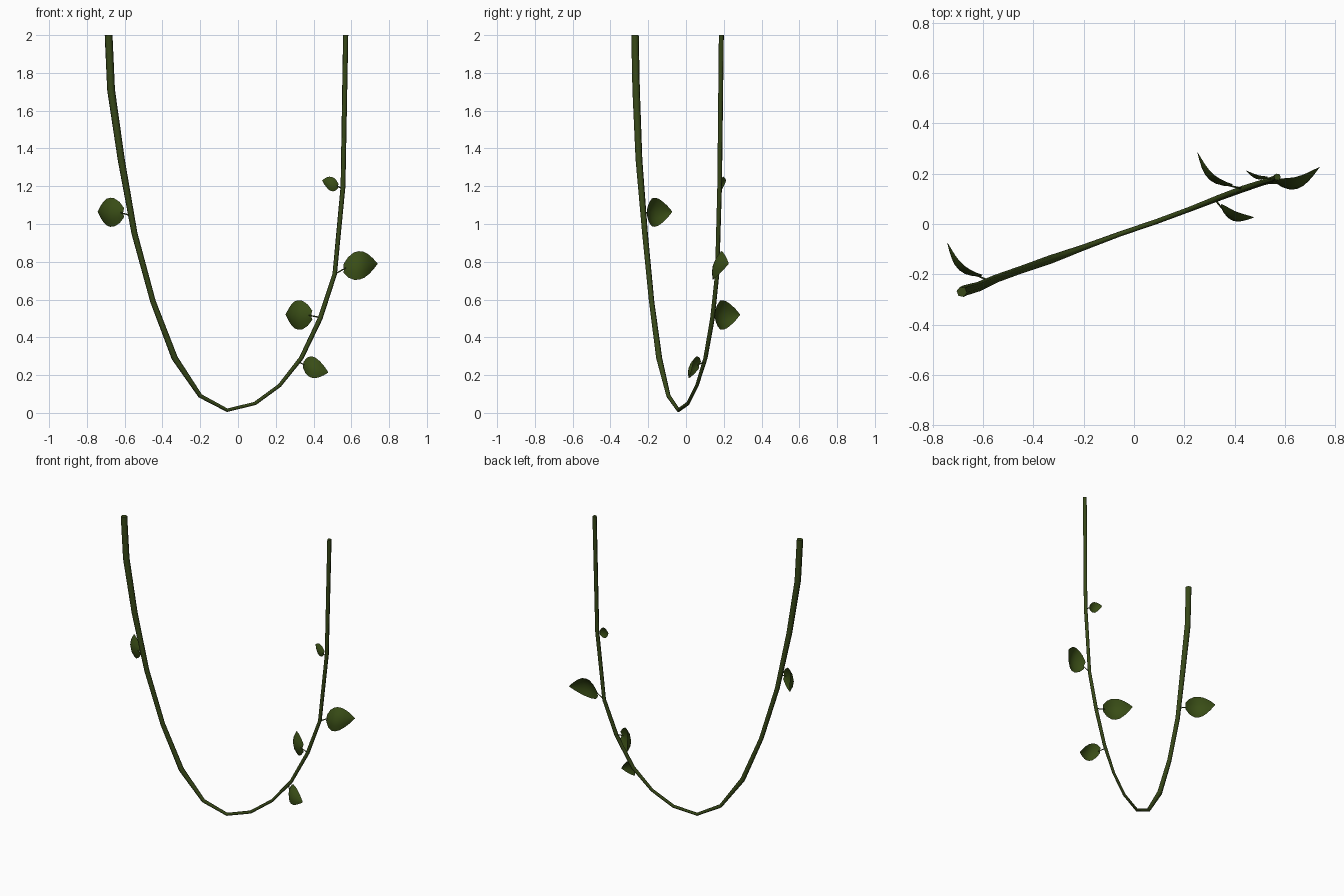
import bpy, bmesh, math
from mathutils import Vector as V

if "Cube" in bpy.data.objects:
    bpy.data.objects.remove(bpy.data.objects["Cube"])


def material(name, rgb):
    m = bpy.data.materials.new(name)
    m.diffuse_color = (*rgb, 1)
    m.use_nodes = True
    m.node_tree.nodes["Principled BSDF"].inputs["Base Color"].default_value = m.diffuse_color
    return m


VINE = material("vine green", (0.038, 0.064, 0.009))
LEAF = material("leaf green", (0.041, 0.074, 0.008))


def finish(bm, name, mat):
    me = bpy.data.meshes.new(name)
    for f in bm.faces:
        f.smooth = len(f.verts) < 5
    bm.to_mesh(me)
    bm.free()
    me.materials.append(mat)
    ob = bpy.data.objects.new(name, me)
    bpy.context.collection.objects.link(ob)
    return ob


def tube(name, pts, radii, normal, sides, mat):
    """Capped tube swept along a path lying near one plane."""
    bm = bmesh.new()
    pts = [V(p) for p in pts]
    rings = []
    for i, p in enumerate(pts):
        t = (pts[min(i + 1, len(pts) - 1)] - pts[max(i - 1, 0)]).normalized()
        b = normal.cross(t).normalized()
        n = t.cross(b)
        rings.append([bm.verts.new(p + radii[i] * (math.cos(a) * n + math.sin(a) * b))
                      for a in (2 * math.pi * k / sides for k in range(sides))])
    for r, s in zip(rings, rings[1:]):
        for k in range(sides):
            j = (k + 1) % sides
            bm.faces.new((r[k], r[j], s[j], s[k]))
    bm.faces.new(rings[0][::-1])
    bm.faces.new(rings[-1])
    bmesh.ops.recalc_face_normals(bm, faces=bm.faces)
    return finish(bm, name, mat)


# outline of a leaf: position along midrib, half width
PROFILE = [(0, .30), (.12, .72), (.28, .97), (.42, 1), (.56, .92),
           (.70, .72), (.85, .42), (1, .03)]


def leaf(name, joint, base, tip, wide, half, bulge, lift):
    """Cupped leaf: midrib bows along bulge, its edges curl back by lift."""
    joint, base, tip, bulge = V(joint), V(base), V(tip), V(bulge)
    wide = V(wide).normalized()
    bm = bmesh.new()
    rows = []
    for t, w in PROFILE:
        c = base.lerp(tip, t) + bulge * math.sin(math.pi * t ** 0.85)
        rows.append([bm.verts.new(c + wide * half * w * s
                                  - bulge.normalized() * lift * w * s * s)
                     for s in (-1, -.5, 0, .5, 1)])
    for a, b in zip(rows, rows[1:]):
        for k in range(4):
            bm.faces.new((a[k], b[k], b[k + 1], a[k + 1]))
    bm.normal_update()
    # front of the leaf is the bowed side
    if sum((f.normal for f in bm.faces), V()).dot(bulge) < 0:
        bmesh.ops.reverse_faces(bm, faces=bm.faces)
    finish(bm, name, LEAF)
    # leaf stalk
    inner = base.lerp(tip, .06) + bulge * .2
    tube(name + "_stalk", [joint, joint.lerp(inner, .5), inner],
         [.004, .0035, .003], V((0, 0, 1)), 4, VINE)


# hanging vine: x, y, z, radius
PATH = [(-.685, -.270, 2.0, .021), (-.672, -.264, 1.71, .021),
        (-.618, -.249, 1.34, .019), (-.548, -.217, .95, .016),
        (-.450, -.182, .59, .015), (-.335, -.142, .29, .017),
        (-.200, -.093, .09, .012), (-.057, -.040, .014, .010),
        (.090, .010, .05, .010), (.220, .058, .145, .010),
        (.335, .103, .29, .012), (.435, .140, .50, .013),
        (.512, .165, .735, .012), (.556, .178, 1.20, .013),
        (.570, .187, 2.0, .014)]
tube("hanging_vine", [p[:3] for p in PATH], [p[3] for p in PATH],
     V((.34, -.94, 0)), 6, VINE)

# leaves
leaf("left_leaf", (-.57, -.228, 1.045), (-.608, -.208, 1.06), (-.743, -.074, 1.065),
     (0, 0, 1), .077, (-.031, -.032, 0), .027)
leaf("inner_right_leaf", (.435, .14, .505), (.388, .152, .517), (.252, .285, .52),
     (0, 0, 1), .078, (-.031, -.032, 0), .027)
leaf("outer_right_leaf", (.512, .165, .735), (.560, .168, .765), (.738, .225, .79),
     (-.03, .28, 1), .078, (.012, -.048, .01), .022)
leaf("low_right_leaf", (.322, .098, .27), (.345, .070, .255), (.477, .026, .215),
     (.08, .3, 1), .058, (-.008, -.034, .006), .018)
leaf("small_upper_leaf", (.555, .178, 1.185), (.530, .184, 1.20), (.446, .212, 1.23),
     (.08, .1, 1), .037, (-.006, -.017, 0), .012)
